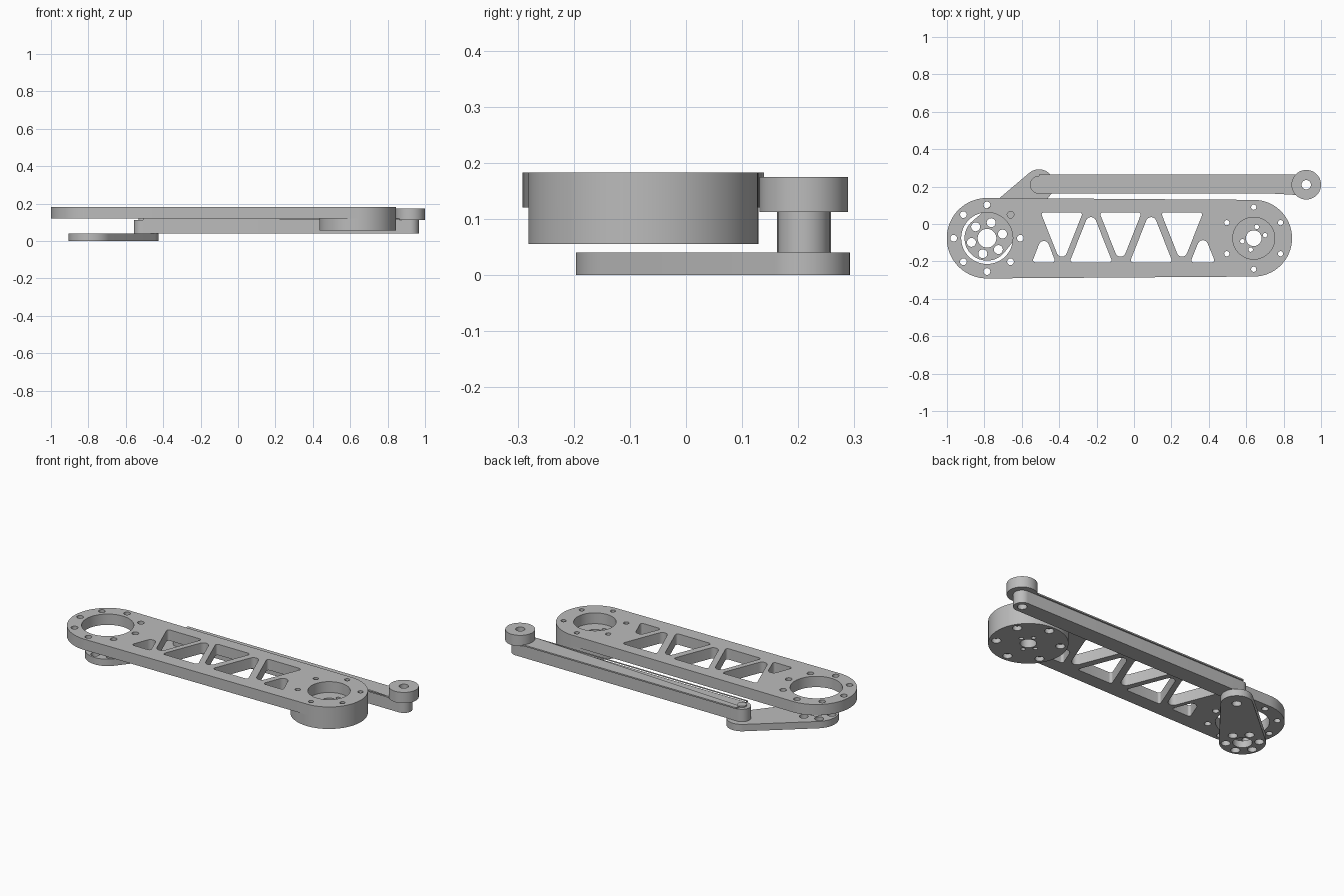
import bpy, bmesh, math
from mathutils import Vector

cube = bpy.data.objects.get("Cube")
if cube:
    bpy.data.objects.remove(cube)

grey = bpy.data.materials.new("machined_grey")
grey.use_nodes = True
grey.diffuse_color = (0.5, 0.5, 0.5, 1)
grey.node_tree.nodes["Principled BSDF"].inputs["Base Color"].default_value = (0.5, 0.5, 0.5, 1)

# Pivot points shared by the linkage
BASE = Vector((-0.786, -0.076))
HUB = Vector((0.64, -0.076))
CRANK_PIN = Vector((-0.508, 0.21))
ROD_END = Vector((0.921, 0.21))


def polar(c, r, a):
    return c + Vector((math.cos(a), math.sin(a))) * r


def circle(c, r, n=48):
    return [polar(c, r, math.tau * i / n) for i in range(n)]


def ring(c, dist, r, degrees):
    """Bolt holes on a pitch circle."""
    return [circle(polar(c, dist, math.radians(d)), r, 20) for d in degrees]


def link(c1, r1, c2, r2, n=32):
    """Outline of two round ends joined by tangent lines."""
    d = c2 - c1
    axis = math.atan2(d.y, d.x)
    b = math.acos((r1 - r2) / d.length)
    far = [polar(c2, r2, axis - b + 2 * b * i / n) for i in range(n + 1)]
    sweep = math.tau - 2 * b
    near = [polar(c1, r1, axis + b + sweep * i / n) for i in range(n + 1)]
    return far + near


def rounded(corners, radii, n=6):
    """Polygon with filleted corners."""
    out = []
    for i, p in enumerate(corners):
        u = (corners[i - 1] - p).normalized()
        v = (corners[(i + 1) % len(corners)] - p).normalized()
        half = u.angle(v) / 2
        mid = (u + v).normalized()
        c = p + mid * radii[i] / math.sin(half)
        start = math.atan2(-mid.y, -mid.x)
        turn = math.pi / 2 - half
        sign = 1 if u.x * v.y - u.y * v.x < 0 else -1
        out += [polar(c, radii[i], start + sign * turn * (2 * k / n - 1)) for k in range(n + 1)]
    return out


def window(x, base_y, height, half):
    """Truss opening; a negative height points it toward the front."""
    pts = [Vector((x - half, base_y)), Vector((x + half, base_y)), Vector((x, base_y + height))]
    return rounded(pts, (0.012, 0.012, 0.028))


def plate(name, outline, holes, z0, z1):
    """Flat part with through holes, extruded from z0 to z1."""
    cu = bpy.data.curves.new(name, 'CURVE')
    cu.dimensions = '2D'
    cu.fill_mode = 'BOTH'
    cu.extrude = (z1 - z0) / 2
    for loop in [outline] + holes:
        s = cu.splines.new('POLY')
        s.points.add(len(loop) - 1)
        for pt, p in zip(s.points, loop):
            pt.co = (p.x, p.y, 0, 1)
        s.use_cyclic_u = True
    tmp = bpy.data.objects.new(name + "_profile", cu)
    bpy.context.collection.objects.link(tmp)
    dg = bpy.context.evaluated_depsgraph_get()
    mesh = bpy.data.meshes.new_from_object(tmp.evaluated_get(dg))
    bpy.data.objects.remove(tmp)
    bm = bmesh.new()
    bm.from_mesh(mesh)
    bmesh.ops.remove_doubles(bm, verts=bm.verts, dist=0.0001)
    bmesh.ops.recalc_face_normals(bm, faces=bm.faces)
    bmesh.ops.translate(bm, verts=bm.verts, vec=(0, 0, (z0 + z1) / 2))
    bm.to_mesh(mesh)
    bm.free()
    mesh.materials.clear()
    mesh.materials.append(grey)
    ob = bpy.data.objects.new(name, mesh)
    bpy.context.collection.objects.link(ob)
    bpy.ops.object.select_all(action='DESELECT')
    ob.select_set(True)
    bpy.context.view_layer.objects.active = ob
    bpy.ops.object.shade_smooth_by_angle(angle=math.radians(30))
    return ob


# Main arm with truss windows, bearing opening and bolt circles
LOW, HIGH = -0.205, 0.062
windows = [window(-0.482, LOW, 0.165, 0.063), window(0.368, LOW, 0.165, 0.067)]
windows += [window(x, LOW, 0.29, 0.115) for x in (-0.23, 0.092)]
windows += [window(x, HIGH, -0.285, 0.113) for x in (-0.386, -0.072, 0.257)]
hub_bolts = range(30, 390, 60)
arm_holes = windows + [circle(BASE, 0.138, 64), circle(HUB, 0.112, 64)]
arm_holes += ring(BASE, 0.178, 0.018, range(0, 360, 45))
arm_holes += ring(HUB, 0.166, 0.014, hub_bolts)
plate("main_arm", link(BASE, 0.215, HUB, 0.205, 48), arm_holes, 0.12, 0.183)

# Hub drum under the arm, counterbored from below
center_holes = [circle(HUB, 0.042)] + ring(HUB, 0.063, 0.012, (15, 75, 195, 255))
plate("hub_drum", circle(HUB, 0.205, 96),
      center_holes + ring(HUB, 0.166, 0.014, hub_bolts), 0.08, 0.12)
plate("hub_drum_base", circle(HUB, 0.205, 96),
      center_holes + ring(HUB, 0.166, 0.024, hub_bolts), 0.055, 0.08)

# Crank plate below the arm
crank_holes = [circle(BASE, 0.05), circle(CRANK_PIN, 0.025)]
crank_holes += ring(BASE, 0.086, 0.024, range(15, 375, 60))
plate("crank", link(BASE, 0.12, CRANK_PIN, 0.082), crank_holes, 0, 0.04)

# Connecting rod with a wider strip along its top
pins = [circle(p, 0.025) for p in (CRANK_PIN, ROD_END)]
plate("connecting_rod", link(CRANK_PIN, 0.048, ROD_END, 0.046), pins, 0.04, 0.112)
x0, x1 = CRANK_PIN.x, ROD_END.x - 0.05
strip = [Vector((x, CRANK_PIN.y + s)) for x, s in
         ((x0, -0.055), (x1, -0.055), (x1, 0.055), (x0, 0.055))]
plate("rod_top_strip", strip, [pins[0]], 0.112, 0.12)

# Round spacer at the far end of the rod
plate("rod_end_spacer", circle(ROD_END, 0.079, 64), [pins[1]], 0.112, 0.175)
